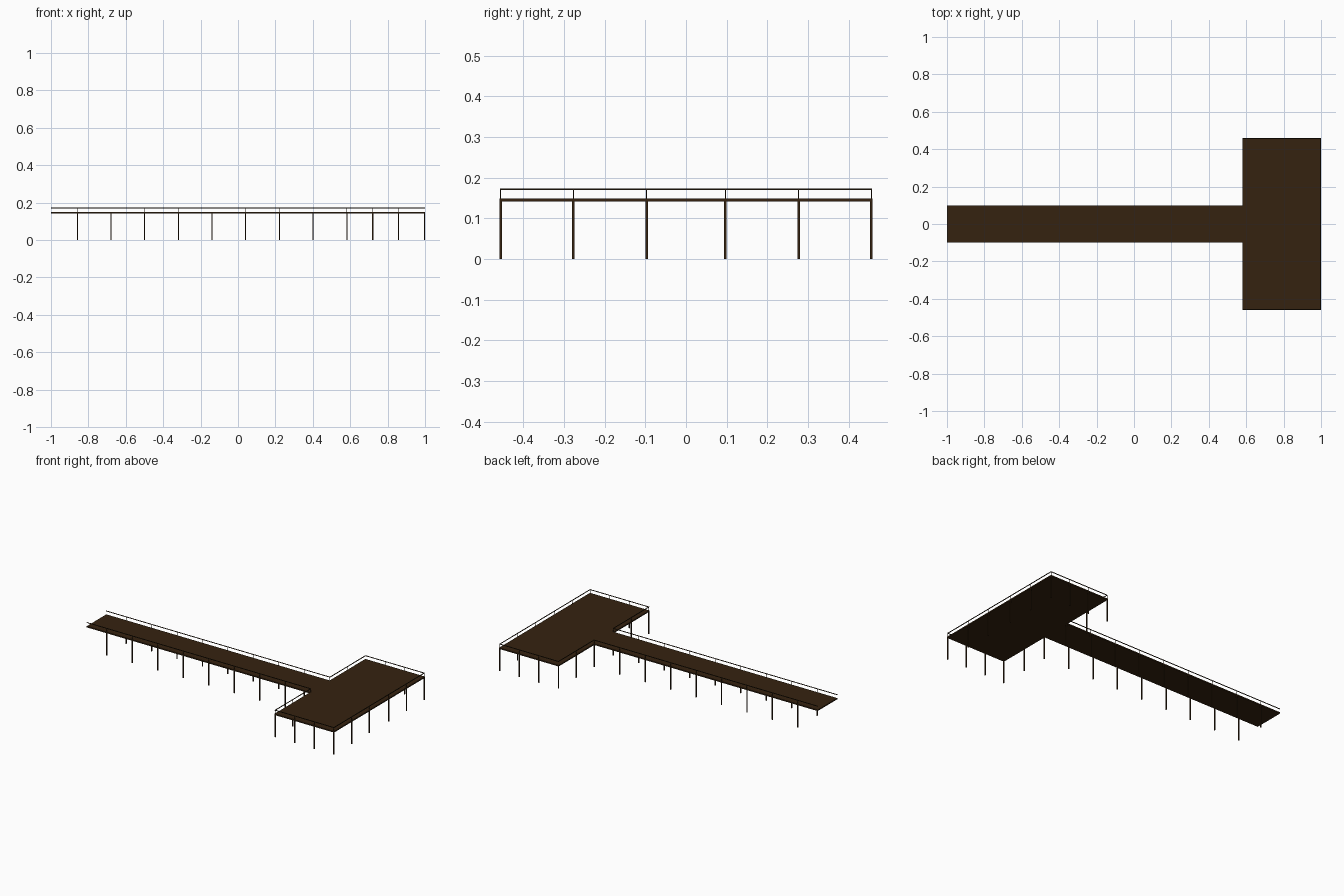
import bpy, bmesh
from mathutils import Vector, Matrix

if "Cube" in bpy.data.objects:
    bpy.data.objects.remove(bpy.data.objects["Cube"])


def material(name, rgb):
    m = bpy.data.materials.new(name)
    m.diffuse_color = (*rgb, 1)
    m.use_nodes = True
    m.node_tree.nodes["Principled BSDF"].inputs["Base Color"].default_value = m.diffuse_color
    return m


WOOD = material("dark_brown_wood", (0.036, 0.0165, 0.005))
RAIL = material("darker_brown_wood", (0.024, 0.012, 0.004))


def make(name, boxes, mat):
    """One object from a list of (min corner, max corner) boxes."""
    bm = bmesh.new()
    for lo, hi in boxes:
        lo, hi = Vector(lo), Vector(hi)
        bmesh.ops.create_cube(bm, size=1, matrix=Matrix.Translation((lo + hi) / 2)
                              @ Matrix.Diagonal((*(hi - lo), 1)))
    me = bpy.data.meshes.new(name)
    bm.to_mesh(me)
    bm.free()
    me.materials.append(mat)
    bpy.context.collection.objects.link(bpy.data.objects.new(name, me))


def column(x, y, z0, z1, w):
    return ((x - w / 2, y - w / 2, z0), (x + w / 2, y + w / 2, z1))


Z0, Z1 = 0.1415, 0.149      # deck underside and top
RZ0, RZ1 = 0.170, 0.1735    # handrail
XJ, XE = 0.582, 0.997       # post lines at the platform's two long edges
YW, YP = 0.097, 0.456       # post lines of walkway and platform

# Decks
make("walkway_deck", [((-1, -0.099, Z0), (0.579, 0.099, Z1))], WOOD)
make("platform_deck", [((0.579, -0.459, Z0), (1, 0.459, Z1))], WOOD)

# Post positions around the edge
spots = set()
for s in (-1, 1):
    for i in range(8):
        spots.add((-0.859 + 0.18 * i, s * YW))
    for i in range(4):
        spots.add((XJ + (XE - XJ) * i / 3, s * YP))
    for y in (YW, 0.277):
        spots.add((XJ, s * y))
        spots.add((XE, s * y))
spots = sorted(spots)

make("support_posts", [column(x, y, 0, Z0, 0.006) for x, y in spots], WOOD)
make("railing_posts", [column(x, y, Z1, RZ0, 0.002) for x, y in spots], RAIL)

# Handrails along every edge, open at the shore end and the junction
h = 0.002
rails = [((XE - h, -YP - h, RZ0), (XE + h, YP + h, RZ1))]
for s in (-1, 1):
    for x0, x1, y in ((-1, XJ + h, s * YW), (XJ - h, XE - h, s * YP)):
        rails.append(((x0, y - h, RZ0), (x1, y + h, RZ1)))
    a, b = sorted((s * (YW + h), s * (YP - h)))
    rails.append(((XJ - h, a, RZ0), (XJ + h, b, RZ1)))
make("handrails", rails, RAIL)
